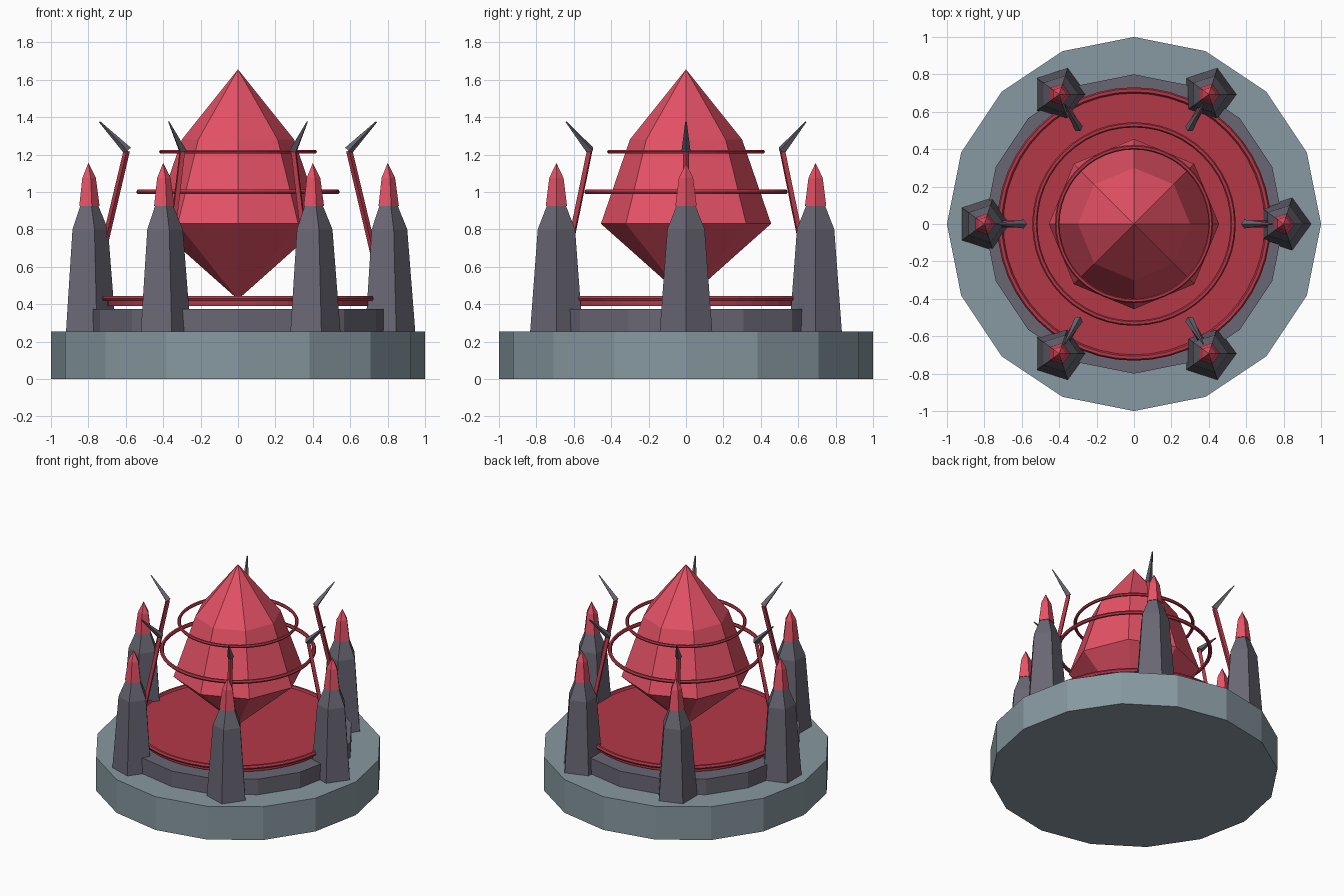
import bpy, bmesh, math
from mathutils import Vector

cube = bpy.data.objects.get("Cube")
if cube:
    bpy.data.objects.remove(cube)


def material(name, srgb):
    color = [((c + 0.055) / 1.055) ** 2.4 for c in srgb] + [1.0]
    m = bpy.data.materials.new(name)
    m.use_nodes = True
    m.diffuse_color = color
    m.node_tree.nodes["Principled BSDF"].inputs["Base Color"].default_value = color
    return m


stone = material("blue grey stone", (0.53, 0.60, 0.63))
slate = material("dark slate", (0.41, 0.40, 0.45))
crystal_red = material("crystal red", (0.90, 0.32, 0.40))
deep_red = material("deep red", (0.70, 0.22, 0.28))


def finish(name, bm, mat):
    bmesh.ops.recalc_face_normals(bm, faces=bm.faces)
    mesh = bpy.data.meshes.new(name)
    bm.to_mesh(mesh)
    bm.free()
    mesh.materials.append(mat)
    obj = bpy.data.objects.new(name, mesh)
    bpy.context.collection.objects.link(obj)
    return obj


def lathe(name, profile, sides, mat, center=(0, 0), closed=False):
    """Turn (radius, z) points about an upright axis; zero radius makes a point."""
    bm = bmesh.new()
    rings = []
    for r, z in profile:
        n = sides if r else 1
        rings.append([bm.verts.new((center[0] + r * math.cos(math.tau * i / sides),
                                    center[1] + r * math.sin(math.tau * i / sides), z))
                      for i in range(n)])
    pairs = list(zip(rings, rings[1:]))
    if closed:
        pairs.append((rings[-1], rings[0]))
    for a, b in pairs:
        for i in range(sides):
            j = (i + 1) % sides
            corners = [a[i % len(a)], a[j % len(a)], b[j % len(b)], b[i % len(b)]]
            bm.faces.new(list(dict.fromkeys(corners)))
    if not closed:
        for ring in (rings[0], rings[-1]):
            if len(ring) > 1:
                bm.faces.new(ring)
    return finish(name, bm, mat)


def hoop(name, radius, z, thick):
    section = [(radius + thick * math.cos(math.tau * k / 6),
                z + thick * math.sin(math.tau * k / 6)) for k in range(6)]
    return lathe(name, section, 48, deep_red, closed=True)


def bar(name, start, end, r1, r2, mat):
    """Tapered four-sided bar between two points."""
    start, end = Vector(start), Vector(end)
    axis = end - start
    bm = bmesh.new()
    bmesh.ops.create_cone(bm, cap_ends=True, segments=4, radius1=r1, radius2=r2,
                          depth=axis.length)
    bm.transform(axis.to_track_quat("Z", "Y").to_matrix().to_4x4())
    bmesh.ops.translate(bm, verts=bm.verts, vec=(start + end) / 2)
    return finish(name, bm, mat)


# Stepped base and floating plate
lathe("base", [(1.0, 0), (1.0, 0.255)], 16, stone)
lathe("base_step", [(0.8, 0.25), (0.8, 0.375)], 16, slate)
lathe("floating_plate", [(0.70, 0.39), (0.70, 0.43)], 48, deep_red)
hoop("plate_rim", 0.715, 0.43, 0.016)

# Central crystal and its orbiting hoops
lathe("crystal", [(0, 0.425), (0.455, 0.83), (0.3, 1.28), (0, 1.655)], 8, crystal_red)
hoop("lower_hoop", 0.53, 1.0, 0.014)
hoop("upper_hoop", 0.41, 1.215, 0.012)

# Six pillars, each with a crystal tip and an inner claw
for k in range(6):
    angle = math.tau * k / 6
    c, s = math.cos(angle), math.sin(angle)
    center = (0.8 * c, 0.8 * s)
    lathe(f"pillar_{k + 1}", [(0.148, 0.25), (0.105, 0.8), (0.052, 0.93)], 5, slate, center)
    lathe(f"pillar_tip_{k + 1}", [(0.06, 0.925), (0.04, 1.075), (0, 1.155)], 5,
          crystal_red, center)
    elbow = (0.595 * c, 0.595 * s, 1.22)
    bar(f"claw_rod_{k + 1}", (0.82 * c, 0.82 * s, 0.27), elbow, 0.019, 0.017, deep_red)
    bar(f"claw_spike_{k + 1}", (0.59 * c, 0.59 * s, 1.22), (0.74 * c, 0.74 * s, 1.375),
        0.024, 0.004, slate)
